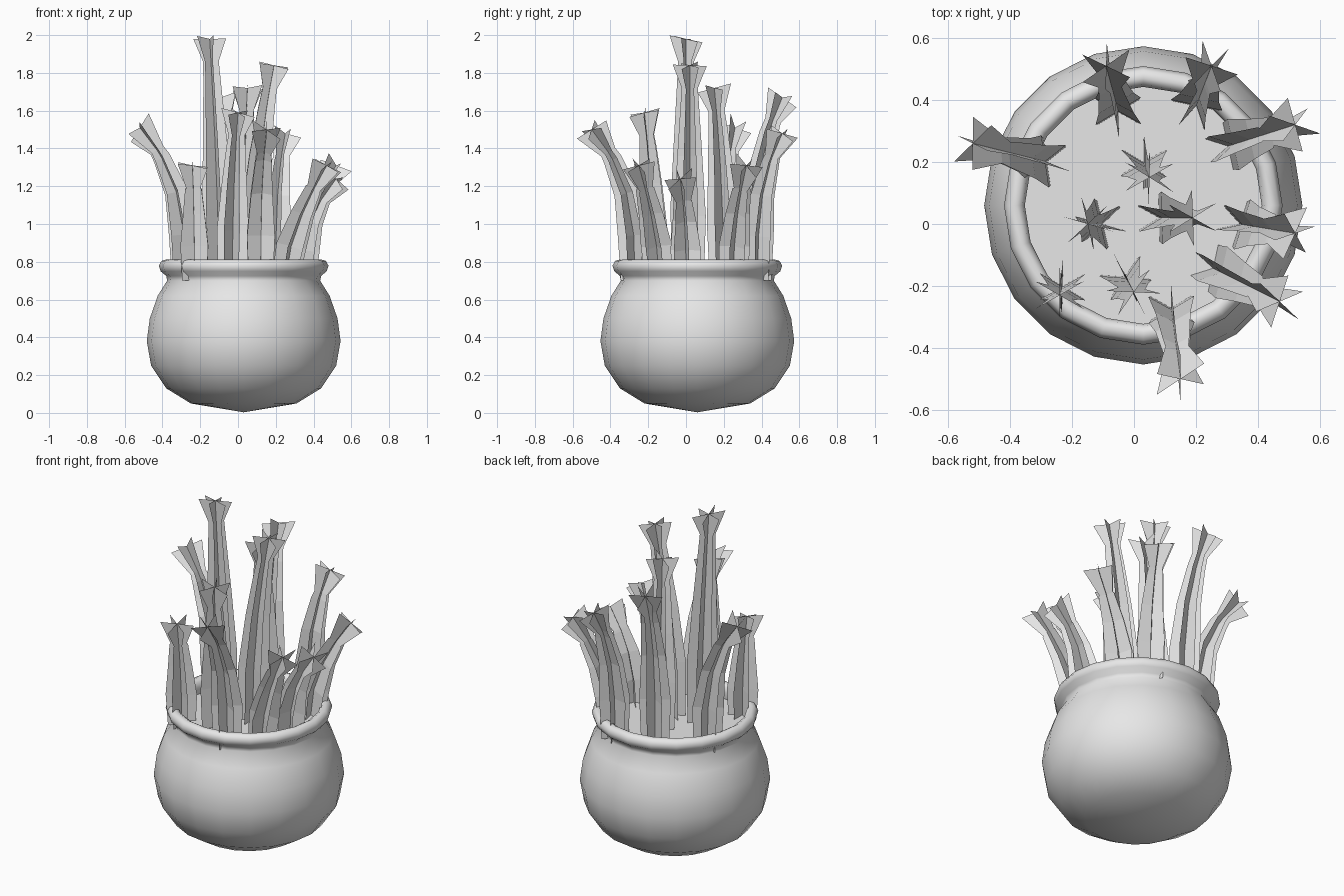
import bpy, bmesh, math, random
from mathutils import Vector, Matrix

random.seed(4)
cube = bpy.data.objects.get("Cube")
if cube:
    bpy.data.objects.remove(cube, do_unlink=True)

GREY = (0.8, 0.8, 0.8, 1.0)
grey = bpy.data.materials.new("plain grey")
grey.use_nodes = True
grey.diffuse_color = GREY
grey.node_tree.nodes["Principled BSDF"].inputs["Base Color"].default_value = GREY

CENTRE = Vector((0.03, 0.06, 0))


def add_object(name, bm):
    mesh = bpy.data.meshes.new(name)
    bm.to_mesh(mesh)
    bm.free()
    mesh.materials.append(grey)
    obj = bpy.data.objects.new(name, mesh)
    bpy.context.collection.objects.link(obj)
    return obj


# Round pot: one profile, up the outside, over the rim and down the inside
outside = [(0, 0.003), (0.28, 0.05), (0.41, 0.13), (0.49, 0.25), (0.513, 0.38),
           (0.497, 0.5), (0.455, 0.62), (0.405, 0.7), (0.41, 0.725)]
rim = [(0.44, 0.75), (0.449, 0.78), (0.435, 0.805), (0.41, 0.812),
       (0.39, 0.8), (0.382, 0.77), (0.385, 0.71)]
inside = [(0.43, 0.62), (0.475, 0.5), (0.49, 0.38), (0.46, 0.25), (0.27, 0.08), (0, 0.04)]
bm = bmesh.new()
ring = [bm.verts.new((0, r, z)) for r, z in outside + rim + inside]
edges = [bm.edges.new(pair) for pair in zip(ring, ring[1:])]
bmesh.ops.spin(bm, geom=ring + edges, cent=(0, 0, 0), axis=(0, 0, 1),
               angle=math.tau, steps=20, use_merge=True)
bmesh.ops.remove_doubles(bm, verts=bm.verts, dist=0.0005)
bmesh.ops.recalc_face_normals(bm, faces=bm.faces)
for face in bm.faces:
    face.smooth = True
pot = add_object("pot", bm)
pot.location = CENTRE

# Flat fill inside the neck
bm = bmesh.new()
bmesh.ops.create_circle(bm, cap_ends=True, segments=20, radius=0.39)
soil = add_object("soil", bm)
soil.location = CENTRE + Vector((0, 0, 0.73))


# A stalk is three crossed strips that bend outwards and flare at the tip
def stalk(name, base, tip, power):
    start, end = Vector((*base, 0.7)), Vector(tip)
    height = end.z - start.z
    flare = 1 - 0.12 / height
    steps = [(0, 0.075), (0.3, 0.085), (0.58, 0.066), (0.8, 0.05), (flare, 0.043), (1, 0.09)]

    def spine(t):
        flat = start.lerp(end, t ** power)
        return Vector((flat.x, flat.y, start.z + height * t))

    bm = bmesh.new()
    twist = random.uniform(0, math.pi)
    for strip in range(3):
        angle = twist + strip * math.pi / 3
        slant = random.uniform(-0.025, 0.025)
        previous = None
        for t, half in steps:
            along = (spine(t + 0.02) - spine(t - 0.02 if t else 0)).normalized()
            turn = Vector((0, 0, 1)).rotation_difference(along).to_matrix()
            across = turn @ Vector((math.cos(angle), math.sin(angle), 0))
            tilt = along * slant if t == 1 else Vector()
            middle = spine(t)
            pair = [bm.verts.new(middle + across * half + tilt),
                    bm.verts.new(middle - across * half - tilt)]
            if previous:
                bm.faces.new((previous[0], previous[1], pair[1], pair[0]))
            previous = pair
    add_object(name, bm)


# Base point, tip point and how late each stalk bends
stalks = {
    "left_back_stalk": ((0.3, 0.25), (0.52, 0.32, 1.31), 2),
    "left_stalk": ((0.34, 0.0), (0.52, -0.03, 1.24), 2.5),
    "left_front_stalk": ((0.25, -0.14), (0.47, -0.25, 1.31), 1.6),
    "front_stalk": ((0.12, -0.27), (0.15, -0.5, 1.5), 3),
    "right_front_stalk": ((-0.23, -0.2), (-0.24, -0.23, 1.31), 2),
    "front_inner_stalk": ((-0.03, -0.17), (0.0, -0.22, 1.59), 2),
    "right_stalk": ((-0.28, 0.2), (-0.52, 0.26, 1.51), 3),
    "back_right_stalk": ((-0.05, 0.36), (-0.09, 0.51, 1.67), 3),
    "back_left_stalk": ((0.2, 0.38), (0.25, 0.51, 1.48), 3),
    "tall_stalk": ((-0.1, 0.0), (-0.15, 0.0, 1.98), 1.5),
    "tall_left_stalk": ((0.08, 0.02), (0.19, 0.02, 1.84), 2),
    "centre_stalk": ((0.03, 0.2), (0.05, 0.15, 1.72), 2),
}
for name, (base, tip, power) in stalks.items():
    stalk(name, base, tip, power)
